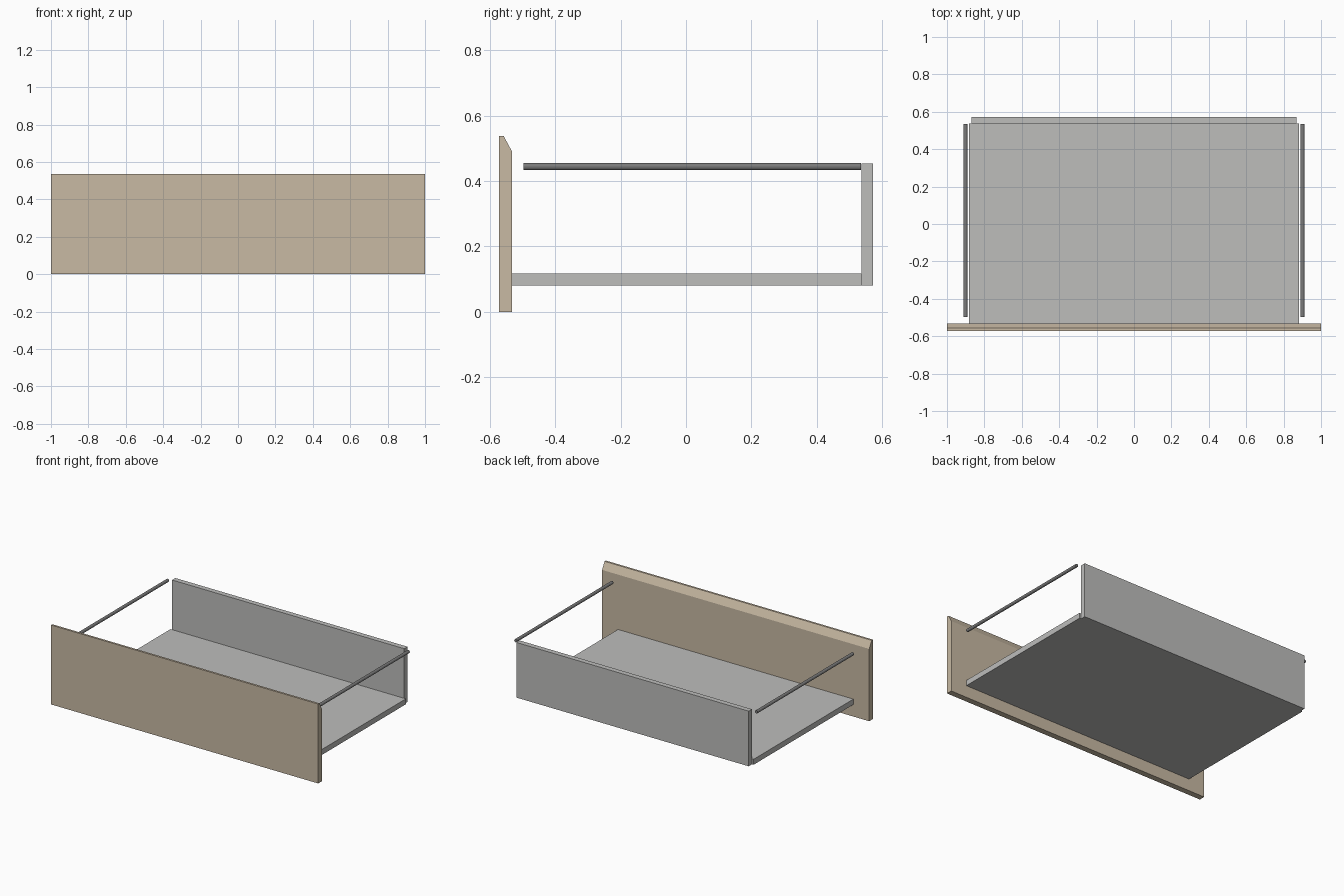
import bpy, bmesh, math

if "Cube" in bpy.data.objects:
    bpy.data.objects.remove(bpy.data.objects["Cube"])


def material(name, rgb):
    m = bpy.data.materials.new(name)
    m.diffuse_color = (*rgb, 1)
    m.use_nodes = True
    m.node_tree.nodes["Principled BSDF"].inputs["Base Color"].default_value = m.diffuse_color
    return m


WOOD = material("beige wood", (0.58, 0.49, 0.37))
GREY = material("light grey", (0.51, 0.51, 0.50))
METAL = material("dark grey metal", (0.20, 0.20, 0.20))


def extrude_x(name, profile, half_width, mat):
    """Extrude a closed (y, z) profile along x, centred on x = 0."""
    bm = bmesh.new()
    face = bm.faces.new([bm.verts.new((-half_width, y, z)) for y, z in profile])
    new = bmesh.ops.extrude_face_region(bm, geom=[face])["geom"]
    bmesh.ops.translate(bm, vec=(2 * half_width, 0, 0),
                        verts=[v for v in new if isinstance(v, bmesh.types.BMVert)])
    bmesh.ops.recalc_face_normals(bm, faces=bm.faces)
    mesh = bpy.data.meshes.new(name)
    bm.to_mesh(mesh)
    bm.free()
    mesh.materials.append(mat)
    ob = bpy.data.objects.new(name, mesh)
    bpy.context.collection.objects.link(ob)
    return ob


def rect(y0, y1, z0, z1):
    return [(y0, z0), (y1, z0), (y1, z1), (y0, z1)]


# Front panel with a bevelled grip along its inner top edge
extrude_x("front_panel",
          [(-0.571, 0), (-0.531, 0), (-0.531, 0.489), (-0.557, 0.537), (-0.571, 0.537)],
          1.0, WOOD)

# Drawer floor and back
extrude_x("drawer_floor", rect(-0.531, 0.536, 0.081, 0.118), 0.881, GREY)
extrude_x("drawer_back", rect(0.536, 0.571, 0.081, 0.454), 0.869, GREY)

# Side rails
for side, x in (("left", -0.901), ("right", 0.901)):
    bpy.ops.mesh.primitive_cylinder_add(
        vertices=12, radius=0.0107, depth=1.032,
        location=(x, 0.019, 0.4435), rotation=(math.pi / 2, 0, 0))
    rail = bpy.context.object
    rail.name = side + "_rail"
    rail.data.materials.append(METAL)
